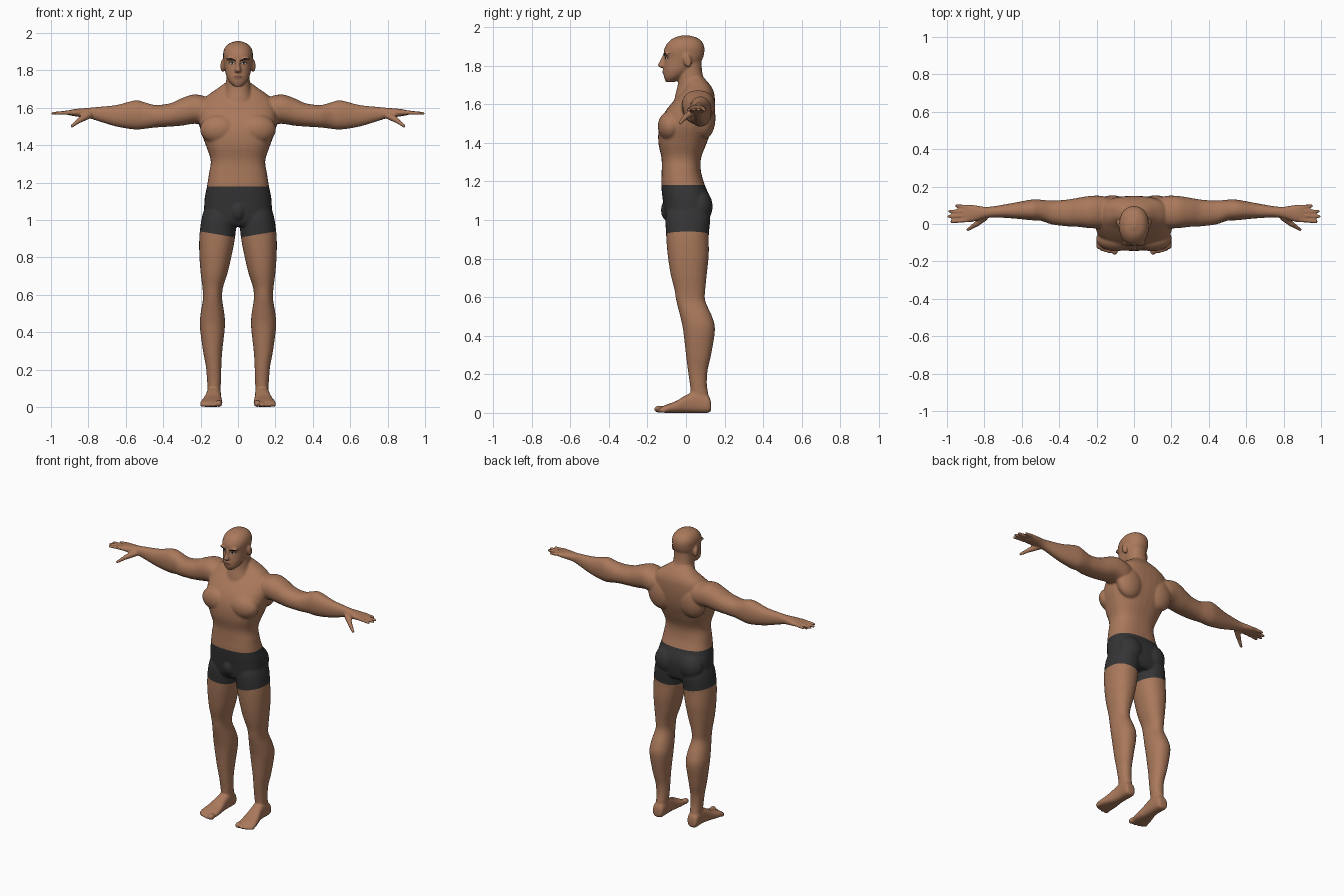
import bpy, bmesh, math
from mathutils import Vector, Matrix
from mathutils.bvhtree import BVHTree

if "Cube" in bpy.data.objects:
    bpy.data.objects.remove(bpy.data.objects["Cube"])


def material(name, rgb):
    m = bpy.data.materials.new(name)
    m.diffuse_color = (*rgb, 1)
    m.use_nodes = True
    m.node_tree.nodes["Principled BSDF"].inputs["Base Color"].default_value = m.diffuse_color
    return m


SKIN = material("skin", (0.40, 0.19, 0.105))
CLOTH = material("dark_cloth", (0.035, 0.035, 0.037))
HAIR = material("brow_black", (0.02, 0.014, 0.012))
WHITE = material("eye_white", (0.55, 0.52, 0.48))
LIP = material("lip_brown", (0.20, 0.085, 0.055))

bm = bmesh.new()


def spline(rows, steps):
    """Smooth interpolation through rows of numbers."""
    out = []
    for i in range(len(rows) - 1):
        a, b, c, d = (rows[max(0, min(len(rows) - 1, i + k))] for k in (-1, 0, 1, 2))
        for s in range(steps):
            t = s / steps
            out.append([0.5 * (2 * q + (r - p) * t + (2 * p - 5 * q + 4 * r - w) * t * t
                               + (3 * q - p - 3 * r + w) * t ** 3)
                        for p, q, r, w in zip(a, b, c, d)])
    out.append(list(rows[-1]))
    return out


def loft(axis, rows, power=2.2, n=32):
    """Skin rounded sections; row = position, u low, u high, v low, v high."""
    rings = []
    for pos, u0, u1, v0, v1 in spline(rows, 4):
        ring = []
        for i in range(n):
            a = math.tau * i / n
            c, s = math.cos(a), math.sin(a)
            u = (u0 + u1) / 2 + (u1 - u0) / 2 * math.copysign(abs(c) ** (2 / power), c)
            v = (v0 + v1) / 2 + (v1 - v0) / 2 * math.copysign(abs(s) ** (2 / power), s)
            co = {"x": (pos, u, v), "y": (u, pos, v), "z": (u, v, pos)}[axis]
            ring.append(bm.verts.new(co))
        rings.append(ring)
    for r, q in zip(rings, rings[1:]):
        for i in range(n):
            j = (i + 1) % n
            bm.faces.new((r[i], r[j], q[j], q[i]))
    bm.faces.new(rings[0])
    bm.faces.new(rings[-1])


def upright(rows, power=2.2):
    """Loft symmetric in x; row = height, half width, front, back."""
    loft("z", [(z, -w, w, f, b) for z, w, f, b in rows], power)


def ball(center, size, tilt=0.0):
    m = Matrix.Translation(center) @ Matrix.Rotation(tilt, 4, "X") @ Matrix.Diagonal((*size, 1))
    bmesh.ops.create_uvsphere(bm, u_segments=24, v_segments=16, radius=1, matrix=m)


def digit(p, q, r0, r1):
    """Tapered round-ended finger from p to q."""
    p, q = Vector(p), Vector(q)
    d = q - p
    m = Matrix.Translation((p + q) / 2) @ d.to_track_quat("Z", "Y").to_matrix().to_4x4()
    bmesh.ops.create_cone(bm, cap_ends=True, segments=16, radius1=r0, radius2=r1,
                          depth=d.length, matrix=m)
    ball(p, (r0,) * 3)
    ball(q, (r1,) * 3)


# --- parts of one side ---
# arm
loft("x", [(.10, .02, .13, 1.52, 1.64), (.17, -.02, .15, 1.51, 1.66),
           (.235, -.022, .15, 1.515, 1.672), (.30, -.015, .14, 1.505, 1.652),
           (.36, -.012, .13, 1.50, 1.625), (.44, -.002, .125, 1.495, 1.615),
           (.50, .018, .13, 1.488, 1.63), (.55, .02, .13, 1.484, 1.64),
           (.65, .03, .112, 1.50, 1.615), (.75, .035, .095, 1.53, 1.605),
           (.80, .03, .092, 1.545, 1.60), (.86, .012, .102, 1.553, 1.595),
           (.90, .01, .103, 1.56, 1.588), (.915, .02, .095, 1.565, 1.583)])
# fingers and thumb
for y0, y1, tip in ((.090, .097, .95), (.068, .068, .985), (.045, .041, .99), (.021, .013, .975)):
    digit((.89, y0, 1.576), (tip, y1, 1.570), .0125, .009)
digit((.80, .035, 1.56), (.845, -.002, 1.535), .02, .015)
digit((.845, -.002, 1.535), (.888, -.03, 1.503), .014, .009)
# leg
loft("z", [(.03, .092, .165, .035, .122), (.10, .093, .163, .025, .115),
           (.15, .09, .166, .02, .108), (.22, .089, .172, .01, .112),
           (.30, .084, .187, 0, .13), (.43, .07, .204, -.015, .15),
           (.50, .073, .20, -.03, .135), (.58, .085, .187, -.05, .10),
           (.64, .08, .19, -.06, .10), (.72, .055, .20, -.08, .108),
           (.82, .032, .207, -.095, .118), (.92, .014, .206, -.103, .118),
           (1.02, .008, .192, -.105, .125), (1.10, .02, .165, -.08, .10)])
# foot and toes
loft("y", [(.130, .11, .155, .015, .05), (.115, .093, .167, 0, .09),
           (.05, .09, .168, 0, .11), (0, .09, .175, 0, .092),
           (-.05, .085, .19, 0, .062), (-.10, .084, .202, 0, .043),
           (-.13, .09, .20, .002, .03)], 2.6)
for x, y, r in ((.103, -.137, .019), (.131, -.14, .013), (.153, -.135, .012),
                (.173, -.128, .012), (.191, -.118, .011)):
    ball((x, y, r), (r, r * 1.5, r))
# muscles: chest, shoulder blade, shoulder, buttock
ball((.098, -.08, 1.485), (.105, .066, .08))
ball((.115, .095, 1.53), (.095, .058, .11))
ball((.215, .062, 1.60), (.075, .083, .07))
ball((.088, .07, 1.07), (.085, .068, .09))
# ear and brow ridge
ball((.082, .008, 1.825), (.012, .021, .036), .25)
ball((.03, -.098, 1.862), (.034, .018, .010))

# mirror to the other side
copy = bmesh.ops.duplicate(bm, geom=bm.verts[:] + bm.edges[:] + bm.faces[:])["geom"]
for v in copy:
    if isinstance(v, bmesh.types.BMVert):
        v.co.x = -v.co.x

# --- central parts ---
# torso
upright([(.965, .13, -.08, .10), (1.0, .175, -.105, .12), (1.1, .180, -.12, .128),
         (1.18, .166, -.128, .098), (1.25, .155, -.126, .078), (1.32, .146, -.127, .078),
         (1.40, .172, -.143, .108), (1.48, .20, -.14, .135), (1.55, .208, -.115, .147),
         (1.61, .20, -.07, .15), (1.66, .17, -.025, .145), (1.70, .115, 0, .125),
         (1.74, .06, .01, .09)], 2.5)
# neck
upright([(1.58, .10, -.07, .12), (1.65, .082, -.055, .12), (1.70, .069, -.043, .105),
         (1.76, .062, -.04, .085), (1.83, .06, -.04, .08)])
# head
upright([(1.714, .022, -.104, -.06), (1.74, .048, -.114, -.02), (1.775, .064, -.116, .03),
         (1.81, .071, -.113, .07), (1.84, .076, -.109, .088), (1.87, .079, -.115, .095),
         (1.895, .079, -.109, .095), (1.92, .071, -.093, .085), (1.943, .05, -.064, .06),
         (1.957, .012, -.02, .012)])
# nose, lips and front of the shorts
upright([(1.787, .012, -.128, -.08), (1.80, .018, -.146, -.08), (1.825, .011, -.135, -.08),
         (1.86, .009, -.118, -.08)])
ball((0, -.110, 1.767), (.026, .013, .012))
ball((0, -.085, 1.05), (.042, .045, .06))

for v in bm.verts:
    v.co.z = max(v.co.z, 0)
bmesh.ops.recalc_face_normals(bm, faces=bm.faces[:])
mesh = bpy.data.meshes.new("body")
bm.to_mesh(mesh)
bm.free()
body = bpy.data.objects.new("body", mesh)
bpy.context.collection.objects.link(body)
mesh.materials.append(SKIN)
mesh.materials.append(CLOTH)

# fuse everything into one smooth skin
bpy.context.view_layer.objects.active = body
body.select_set(True)
fuse = body.modifiers.new("fuse", "REMESH")
fuse.mode = "VOXEL"
fuse.voxel_size = 0.006
soft = body.modifiers.new("soften", "SMOOTH")
soft.factor = 0.5
soft.iterations = 5
for name in ("fuse", "soften"):
    bpy.ops.object.modifier_apply(modifier=name)

# shorts: cut clean waist and hem lines, then colour between them
WAIST, HEM, SLOPE = 1.18, 0.905, 0.17
bm = bmesh.new()
bm.from_mesh(body.data)


def cut(test, point, normal):
    faces = [f for f in bm.faces if test(f.calc_center_median())]
    geom = set(faces)
    for f in faces:
        geom.update(f.edges)
        geom.update(f.verts)
    bmesh.ops.bisect_plane(bm, geom=list(geom), dist=1e-5, plane_co=point, plane_no=normal)


cut(lambda c: abs(c.z - WAIST) < .05, (0, 0, WAIST), (0, 0, 1))
for side in (-1, 1):
    cut(lambda c: c.x * side > 0 and .85 < c.z < 1, (0, 0, HEM), (-SLOPE * side, 0, 1))
for f in bm.faces:
    c = f.calc_center_median()
    f.material_index = int(HEM + SLOPE * abs(c.x) < c.z < WAIST)
    f.smooth = True
surface = BVHTree.FromBMesh(bm)
bm.to_mesh(body.data)
bm.free()


def face_paint(name, mat, rows, lift, sides=(-1, 1)):
    """Thin strip laid on the face; row = x, height, half thickness."""
    b = bmesh.new()
    for side in sides:
        prev = None
        for x, z, h in spline(rows, 4):
            col = []
            for k in (-1, 0, 1):
                p = Vector((x * side, -1, z + h * k))
                hit = surface.ray_cast(p, Vector((0, 1, 0)))[0] or Vector((p.x, -.1, p.z))
                col.append(b.verts.new((p.x, hit.y - lift, p.z)))
            for k in range(2) if prev else ():
                quad = (prev[k], col[k], col[k + 1], prev[k + 1])
                b.faces.new(quad if side > 0 else quad[::-1])
            prev = col
    me = bpy.data.meshes.new(name)
    b.to_mesh(me)
    b.free()
    me.materials.append(mat)
    bpy.context.collection.objects.link(bpy.data.objects.new(name, me))


face_paint("eyebrows", HAIR, [(.012, 1.851, .004), (.035, 1.861, .005), (.062, 1.862, .0015)], .002)
face_paint("eyelids", HAIR, [(.014, 1.837, .001), (.031, 1.840, .008), (.050, 1.839, .001)], .0015)
face_paint("eyes", WHITE, [(.017, 1.837, .001), (.031, 1.838, .005), (.046, 1.838, .001)], .0025)
face_paint("pupils", HAIR, [(.026, 1.838, .002), (.031, 1.838, .0048), (.036, 1.838, .002)], .0035)
face_paint("lips", LIP, [(-.024, 1.765, .001), (-.01, 1.768, .006), (.01, 1.768, .006),
                         (.024, 1.765, .001)], .0015, (1,))
